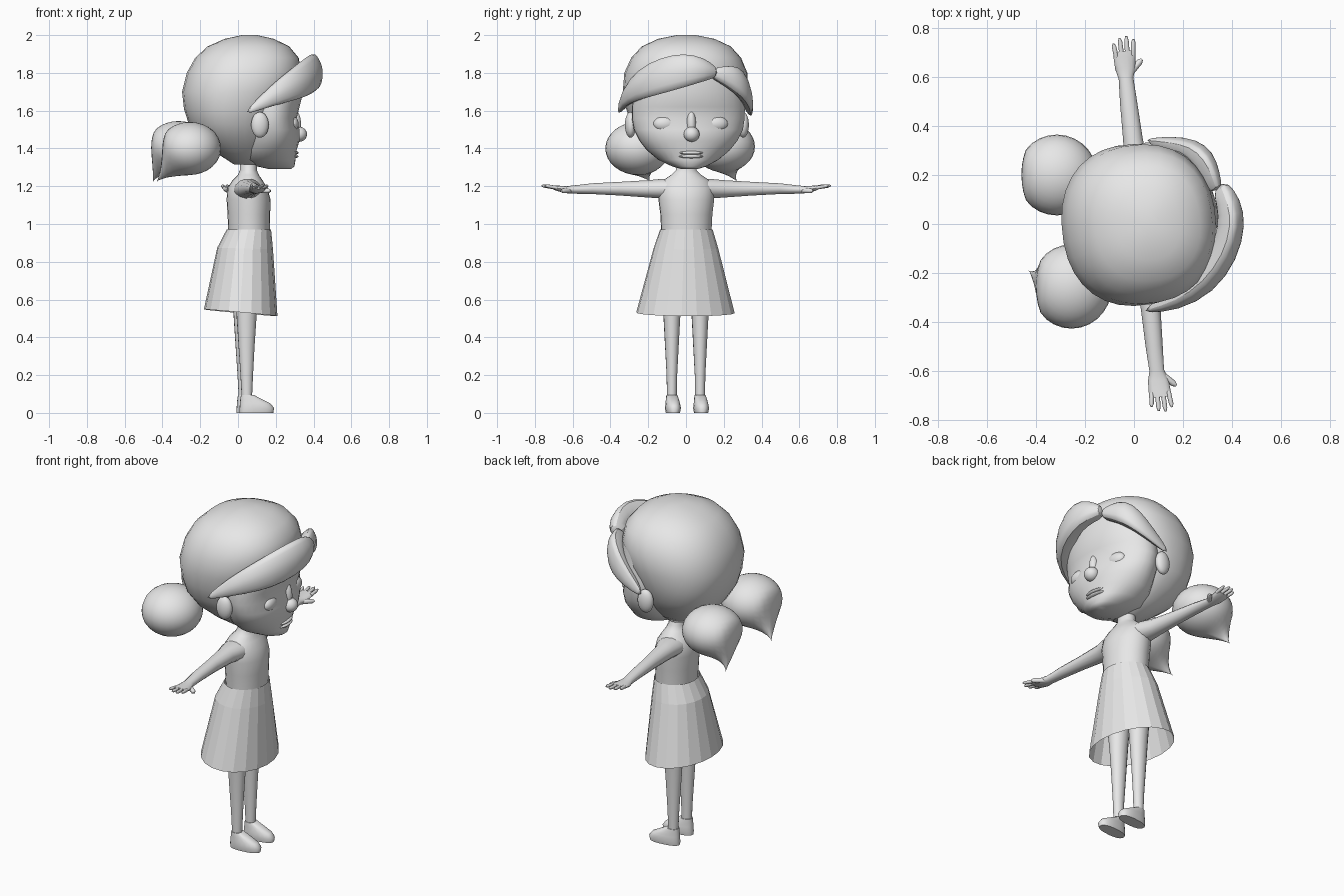
import bpy, bmesh, math
from mathutils import Vector, Matrix

cube = bpy.data.objects.get("Cube")
if cube:
    bpy.data.objects.remove(cube, do_unlink=True)

grey = bpy.data.materials.new("plain_grey")
grey.use_nodes = True
grey.diffuse_color = (0.8, 0.8, 0.8, 1)
grey.node_tree.nodes["Principled BSDF"].inputs["Base Color"].default_value = (0.8, 0.8, 0.8, 1)

# The figure faces +x, turned slightly about its neck
PIVOT = Vector((0.04, 0, 0))
TURN = (Matrix.Translation(PIVOT) @ Matrix.Rotation(math.radians(6), 4, "Z")
        @ Matrix.Translation(-PIVOT))


def finish(name, bm, angle=50, turned=True, subdivide=0):
    bmesh.ops.recalc_face_normals(bm, faces=bm.faces)
    mesh = bpy.data.meshes.new(name)
    bm.to_mesh(mesh)
    bm.free()
    if turned:
        mesh.transform(TURN)
    mesh.materials.append(grey)
    if angle:
        mesh.shade_smooth()
        mesh.set_sharp_from_angle(angle=math.radians(angle))
    obj = bpy.data.objects.new(name, mesh)
    bpy.context.collection.objects.link(obj)
    if subdivide:
        mod = obj.modifiers.new("Smooth", "SUBSURF")
        mod.levels = mod.render_levels = subdivide
    return obj


def loft(name, rings, caps=True, **options):
    """Skin a list of closed point rings."""
    bm = bmesh.new()
    rows = [[bm.verts.new(p) for p in ring] for ring in rings]
    n = len(rows[0])
    for a, b in zip(rows, rows[1:]):
        for i in range(n):
            j = (i + 1) % n
            bm.faces.new((a[i], a[j], b[j], b[i]))
    if caps:
        bm.faces.new(rows[0])
        bm.faces.new(rows[-1])
    return finish(name, bm, **options)


def level(z, back, front, half, y=0, n=24, power=2.0, tilt=0):
    """Horizontal rounded ring given its back, front and half width."""
    points = []
    for i in range(n):
        a = math.tau * (i + 0.5) / n
        c, s = math.cos(a), math.sin(a)
        px = math.copysign(abs(c) ** (2 / power), c)
        py = math.copysign(abs(s) ** (2 / power), s)
        points.append(((back + front) / 2 + px * (front - back) / 2,
                       y + py * half, z - tilt * px))
    return points


def ball(name, centre, radii, segments=20, shape=None, **options):
    bm = bmesh.new()
    bmesh.ops.create_uvsphere(bm, u_segments=segments, v_segments=segments // 2 + 2, radius=1)
    for v in bm.verts:
        d = v.co.copy()
        v.co = Vector(centre) + Vector(d[i] * radii[i] for i in range(3))
        if shape:
            v.co = shape(d, v.co)
    return finish(name, bm, **options)


def across(y, x, z, rx, rz, n=14):
    """Ring facing sideways, for arms and hands."""
    return [(x + rx * math.cos(math.tau * i / n), y, z + rz * math.sin(math.tau * i / n))
            for i in range(n)]


def finger(name, start, end, radius):
    a, b = Vector(start), Vector(end)
    side = Vector((0, 0, 1)).cross(b - a).normalized()
    up = (b - a).cross(side).normalized()
    rings = []
    for t, r in ((0, 1), (0.8, 0.9), (1, 0.4)):
        rings.append([a.lerp(b, t) + (side * math.cos(k) + up * math.sin(k)) * radius * r
                      for k in (math.tau * i / 8 for i in range(8))])
    loft(name, rings)


# Hair cap
loft("hair_cap", [level(*r, n=32, power=2.25) for r in (
    (1.315, -0.02, 0.1, 0.07), (1.38, -0.12, 0.16, 0.16), (1.45, -0.21, 0.19, 0.23),
    (1.53, -0.26, 0.21, 0.285), (1.61, -0.285, 0.25, 0.31), (1.7, -0.295, 0.3, 0.33),
    (1.8, -0.27, 0.335, 0.325), (1.88, -0.225, 0.32, 0.29), (1.94, -0.16, 0.27, 0.235),
    (1.98, -0.07, 0.19, 0.15), (2, 0.02, 0.1, 0.05))])

# Face with nose, lips, eyes and ears
loft("face", [level(*r, n=32) for r in (
    (1.29, 0.17, 0.28, 0.04), (1.305, 0.1, 0.3, 0.09), (1.34, 0.02, 0.305, 0.16),
    (1.39, 0, 0.31, 0.22), (1.44, 0, 0.325, 0.26), (1.5, 0, 0.325, 0.29),
    (1.56, 0, 0.31, 0.3), (1.62, 0, 0.325, 0.3), (1.7, 0, 0.345, 0.29),
    (1.8, 0, 0.33, 0.28))])
ball("nose", (0.325, 0, 1.475), (0.042, 0.042, 0.04))
ball("nose_bridge", (0.305, 0, 1.53), (0.03, 0.025, 0.07))
for part, z in (("upper_lip", 1.377), ("lower_lip", 1.358)):
    ball(part, (0.295, 0, z), (0.026, 0.065, 0.011))
for side, s in (("left", 1), ("right", -1)):
    ball(side + "_eye", (0.272, s * 0.137, 1.53), (0.036, 0.062, 0.042))
    ball(side + "_ear", (0.085, s * 0.3, 1.525), (0.047, 0.03, 0.068))


def swoop(name, stations, bulge):
    """Lens-shaped lock of hair between an upper and a lower edge."""
    core = Vector((0.08, 0, 1.68))
    rings = []
    for upper, lower, fat in stations:
        u, l = Vector(upper), Vector(lower)
        mid = (u + l) / 2
        out = (mid - core).normalized()
        ring = [u.lerp(l, k / 5) + out * bulge * fat * math.sin(math.pi * k / 5)
                for k in range(6)]
        ring += [l.lerp(u, t) - out * 0.09 * fat for t in (0.25, 0.75)]
        rings.append(ring)
    loft(name, rings, angle=60, turned=False, subdivide=1)


# Swept fringe, parted towards the left
swoop("right_fringe", (
    ((0.04, -0.355, 1.6), (0.04, -0.36, 1.575), 0.2),
    ((0.17, -0.325, 1.74), (0.18, -0.34, 1.615), 0.7),
    ((0.29, -0.245, 1.84), (0.32, -0.265, 1.645), 1),
    ((0.37, -0.13, 1.905), (0.41, -0.14, 1.675), 1),
    ((0.405, -0.01, 1.925), (0.445, 0, 1.715), 1),
    ((0.39, 0.09, 1.895), (0.425, 0.1, 1.75), 0.9),
    ((0.35, 0.17, 1.83), (0.37, 0.17, 1.775), 0.6)), 0.035)
swoop("left_fringe", (
    ((0.34, 0.14, 1.83), (0.36, 0.14, 1.775), 0.5),
    ((0.325, 0.2, 1.845), (0.345, 0.2, 1.745), 0.8),
    ((0.29, 0.275, 1.855), (0.325, 0.28, 1.69), 1),
    ((0.23, 0.325, 1.795), (0.26, 0.335, 1.63), 0.8),
    ((0.14, 0.34, 1.69), (0.16, 0.35, 1.59), 0.6),
    ((0.04, 0.345, 1.59), (0.06, 0.345, 1.56), 0.2)), 0.025)


# Bunches: round by the head, flattened behind, drawn down to a point
def bunch(tip):
    tip = Vector(tip)
    aim = Vector((-0.7, 0, -0.72))

    def shape(d, p):
        flat = max(0, -d.x - 0.75) * 0.08
        pull = max(0, d.dot(aim)) ** 9
        return (p + Vector((flat, 0, 0))).lerp(tip, pull)
    return shape


ball("left_bunch", (-0.315, 0.2, 1.41), (0.165, 0.165, 0.135), 28,
     bunch((-0.45, 0.27, 1.225)), turned=False)
ball("right_bunch", (-0.255, -0.255, 1.4), (0.165, 0.172, 0.14), 28,
     bunch((-0.43, -0.19, 1.225)), turned=False)

# Torso and neck
loft("torso", [level(*r) for r in (
    (0.95, -0.05, 0.168, 0.133), (1.05, -0.055, 0.17, 0.138), (1.13, -0.06, 0.172, 0.148),
    (1.19, -0.055, 0.155, 0.148), (1.23, -0.03, 0.13, 0.125), (1.26, 0, 0.11, 0.08),
    (1.285, 0.01, 0.1, 0.055), (1.37, 0.01, 0.1, 0.048))])

# Flat-panelled open skirt with a raised back hem
loft("skirt", [level(*r, n=20, tilt=t) for *r, t in (
    (0.97, -0.06, 0.175, 0.14, 0), (0.87, -0.11, 0.185, 0.172, 0.004),
    (0.53, -0.18, 0.208, 0.262, 0.018))], caps=False, angle=0)

for side, s in (("left", 1), ("right", -1)):
    # Arm and palm
    loft(side + "_arm", [across(s * y, *r) for y, *r in (
        (0.06, 0.045, 1.18, 0.08, 0.055), (0.13, 0.04, 1.187, 0.07, 0.053),
        (0.2, 0.035, 1.186, 0.052, 0.047), (0.35, 0.032, 1.187, 0.04, 0.037),
        (0.5, 0.03, 1.187, 0.035, 0.029), (0.6, 0.03, 1.182, 0.03, 0.022),
        (0.64, 0.032, 1.182, 0.042, 0.019), (0.69, 0.033, 1.19, 0.045, 0.014),
        (0.71, 0.034, 1.195, 0.038, 0.009))])
    # Fingers and thumb
    for i, reach in enumerate((0.745, 0.765, 0.77, 0.755)):
        x = 0.023 * (i - 1.5)
        finger(f"{side}_finger_{i + 1}", (0.034 + x, s * 0.69, 1.192),
               (0.035 + x * 1.2, s * reach, 1.203), 0.01)
    finger(side + "_thumb", (0.05, s * 0.62, 1.177), (0.103, s * 0.67, 1.175), 0.014)
    # Leg and shoe
    y = s * 0.075
    loft(side + "_leg", [level(*r, y=y, n=16) for r in (
        (0.07, 0.012, 0.066, 0.026), (0.2, 0.005, 0.072, 0.028),
        (0.35, -0.005, 0.08, 0.036), (0.5, -0.015, 0.09, 0.044), (0.75, -0.03, 0.11, 0.065))])
    loft(side + "_shoe", [level(*r, y=y, n=20, power=2.4) for r in (
        (0, 0, 0.18, 0.036), (0.025, 0, 0.184, 0.041), (0.05, 0.002, 0.165, 0.037),
        (0.07, 0.004, 0.125, 0.034), (0.095, 0.008, 0.075, 0.029))])
